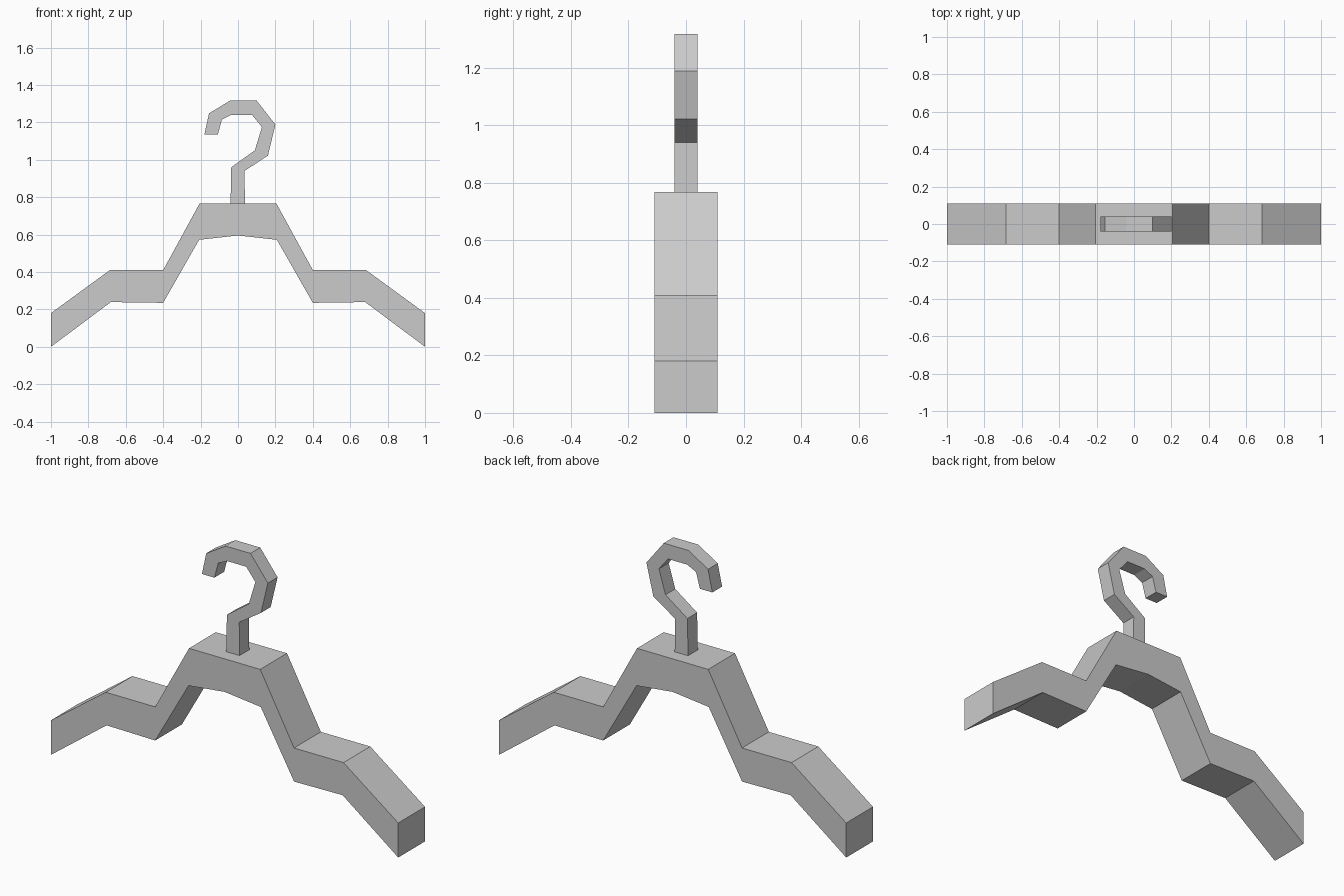
import bpy
import bmesh

if "Cube" in bpy.data.objects:
    bpy.data.objects.remove(bpy.data.objects["Cube"])


def strip_solid(name, outer, inner, depth):
    """Flat quad strip between two (x, z) rails, extruded evenly about y = 0."""
    bm = bmesh.new()
    a = [bm.verts.new((x, -depth / 2, z)) for x, z in outer]
    b = [bm.verts.new((x, -depth / 2, z)) for x, z in inner]
    for i in range(len(a) - 1):
        bm.faces.new((a[i], a[i + 1], b[i + 1], b[i]))
    geom = bmesh.ops.extrude_face_region(bm, geom=bm.faces[:])["geom"]
    moved = [v for v in geom if isinstance(v, bmesh.types.BMVert)]
    bmesh.ops.translate(bm, verts=moved, vec=(0, depth, 0))
    bmesh.ops.recalc_face_normals(bm, faces=bm.faces[:])
    mesh = bpy.data.meshes.new(name)
    bm.to_mesh(mesh)
    bm.free()
    obj = bpy.data.objects.new(name, mesh)
    bpy.context.collection.objects.link(obj)
    return obj


def mirrored(half):
    """Continue a left-half rail, ending on x = 0, to the right side."""
    return half + [(-x, z) for x, z in reversed(half[:-1])]


# Stepped shoulder bar
bar_top = [(-1, 0.18), (-0.685, 0.41), (-0.4, 0.41), (-0.205, 0.767), (0, 0.767)]
bar_bottom = [(-1, 0), (-0.68, 0.239), (-0.4, 0.235), (-0.208, 0.572), (0, 0.595)]
strip_solid("shoulder_bar", mirrored(bar_top), mirrored(bar_bottom), 0.22)

# Faceted hook, from the stem to the tip
hook_outer = [(0.037, 0.76), (0.035, 0.94), (0.16, 1.022), (0.2, 1.188),
              (0.1, 1.316), (-0.043, 1.316), (-0.155, 1.248), (-0.18, 1.134)]
hook_inner = [(-0.04, 0.76), (-0.036, 0.96), (0.09, 1.05), (0.128, 1.175),
              (0.075, 1.24), (-0.035, 1.24), (-0.086, 1.215), (-0.108, 1.134)]
strip_solid("hook", hook_outer, hook_inner, 0.08)
